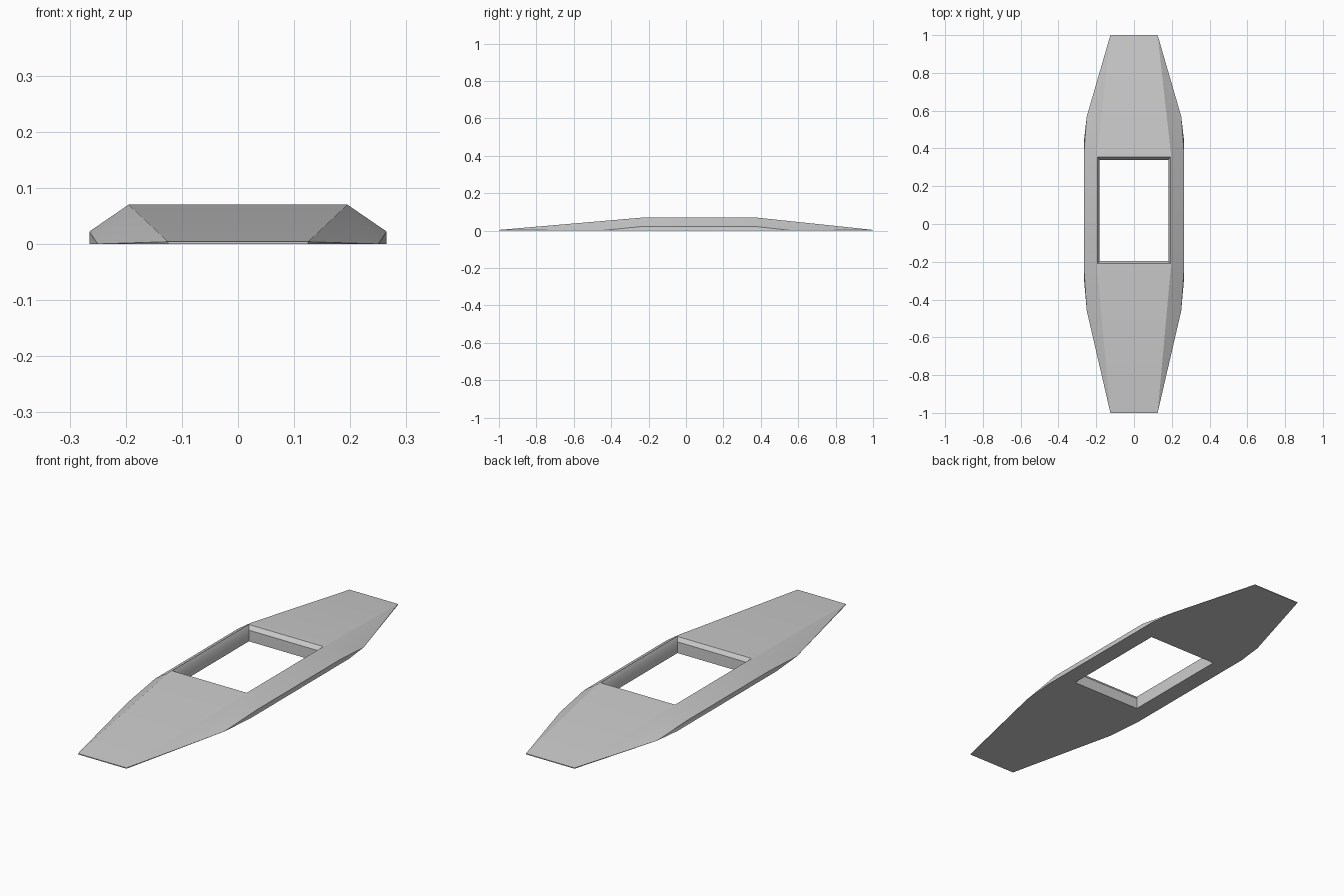
import bpy
import bmesh
import math

if "Cube" in bpy.data.objects:
    bpy.data.objects.remove(bpy.data.objects["Cube"], do_unlink=True)

# One flat grey
grey = bpy.data.materials.new("light grey")
grey.use_nodes = True
colour = (0.6, 0.6, 0.6, 1)
grey.diffuse_color = colour
grey.node_tree.nodes["Principled BSDF"].inputs["Base Color"].default_value = colour

# Corner points of one quarter: half width, back y, front y, height
corners = {
    "ridge": (0.195, 0.375, -0.23, 0.07),
    "wall_top": (0.265, 0.375, -0.235, 0.022),
    "wall_foot": (0.265, 0.44, -0.29, 0),
    "flank": (0.25, 0.57, -0.46, 0),
    "tip_top": (0.125, 1, -1, 0.004),
    "tip_foot": (0.125, 1, -1, 0),
    "hole_rim": (0.192, 0.355, -0.21, 0.07),
    "hole_lip": (0.182, 0.34, -0.197, 0.052),
    "hole_foot": (0.182, 0.34, -0.197, 0),
}

bm = bmesh.new()
points = {}
for name, (x, back, front, z) in corners.items():
    for side in (-1, 1):
        points[name, side, "back"] = bm.verts.new((x * side, back, z))
        points[name, side, "front"] = bm.verts.new((x * side, front, z))


def quarter_face(*names):
    """One face in each of the four quarters."""
    for side in (-1, 1):
        for end in ("back", "front"):
            bm.faces.new([points[n, side, end] for n in names])


def end_face(*names):
    """A face spanning left to right at each end."""
    for end in ("back", "front"):
        ring = [points[n, 1, end] for n in names]
        ring += [points[n, -1, end] for n in reversed(names)]
        bm.faces.new(ring)


def side_face(*names):
    """A face spanning front to back on each side."""
    for side in (-1, 1):
        ring = [points[n, side, "back"] for n in names]
        ring += [points[n, side, "front"] for n in reversed(names)]
        bm.faces.new(ring)


# Top rim, shoulders, outer walls and hole lining run around the middle
side_face("hole_rim", "ridge")
side_face("ridge", "wall_top")
side_face("wall_top", "wall_foot")
side_face("wall_foot", "hole_foot")
for upper, lower in (("hole_rim", "hole_lip"), ("hole_lip", "hole_foot")):
    side_face(upper, lower)
    end_face(upper, lower)

# Ramps, tips and underside at both ends
end_face("hole_rim", "ridge")
end_face("ridge", "tip_top")
end_face("tip_top", "tip_foot")
end_face("hole_foot", "wall_foot", "flank", "tip_foot")

# Tapering flanks
quarter_face("ridge", "wall_top", "flank")
quarter_face("ridge", "flank", "tip_top")
quarter_face("tip_top", "flank", "tip_foot")
quarter_face("wall_top", "wall_foot", "flank")

bmesh.ops.recalc_face_normals(bm, faces=bm.faces[:])
mesh = bpy.data.meshes.new("tapered_frame")
bm.to_mesh(mesh)
bm.free()
mesh.materials.append(grey)
frame = bpy.data.objects.new("tapered_frame", mesh)
bpy.context.collection.objects.link(frame)

# Soft shading over the shallow bends only
bpy.ops.object.select_all(action="DESELECT")
frame.select_set(True)
bpy.context.view_layer.objects.active = frame
bpy.ops.object.shade_smooth_by_angle(angle=math.radians(30))
